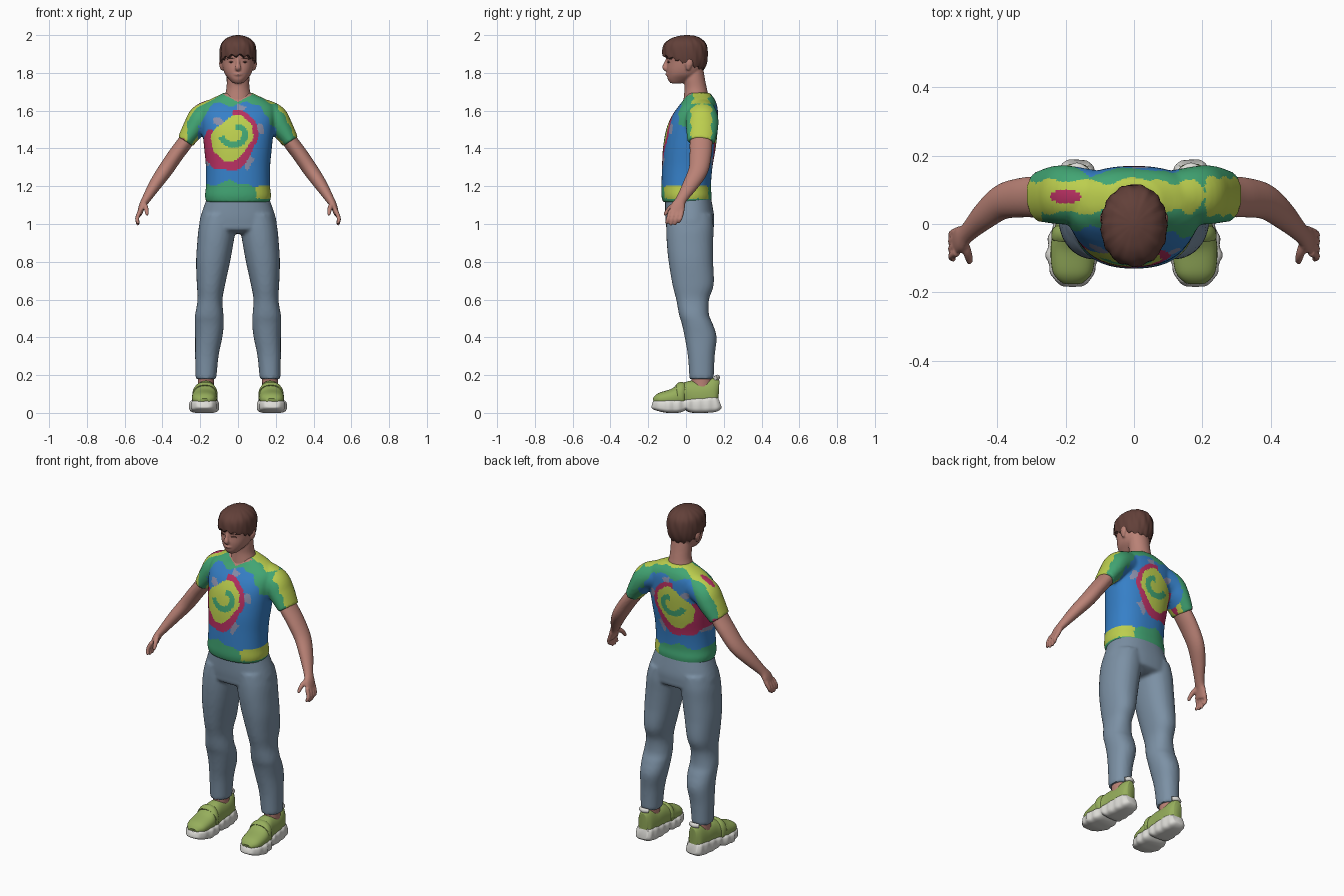
import bpy, bmesh, math
from mathutils import Vector

def material(name, *rgb):
    m = bpy.data.materials.new(name)
    m.diffuse_color = [(c / 255 / 12.92 if c < 11 else ((c / 255 + .055) / 1.055) ** 2.4) for c in rgb] + [1]
    return m

BLUE, GREEN = material("dye_blue", 54, 128, 200), material("dye_green", 66, 166, 116)
YELLOW, CRIMSON = material("dye_yellow", 188, 206, 78), material("dye_crimson", 184, 48, 98)
GREY, SKIN = material("dye_grey", 138, 142, 170), material("skin", 186, 130, 118)
HAIR, DENIM = material("hair_brown", 98, 64, 57), material("trouser_blue_grey", 124, 145, 165)
SHOE, SOLE = material("shoe_green", 150, 174, 92), material("sole_white", 222, 221, 216)

def spline(pts, sub):
    """Catmull-Rom samples through tuples of any length."""
    out, n = [], len(pts)
    for i in range(n - 1):
        a, b, c, d = pts[max(i - 1, 0)], pts[i], pts[i + 1], pts[min(i + 2, n - 1)]
        for k in range(sub):
            t = k / sub
            out.append([.5 * (2 * q + (r - p) * t + (2 * p - 5 * q + 4 * r - s) * t * t
                              + (3 * q - p - 3 * r + s) * t ** 3) for p, q, r, s in zip(a, b, c, d)])
    return out + [list(pts[-1])]

def tube(bm, pts, hint=(0, 1, 0), flat=False, seg=32, sub=6, power=2.0):
    """Closed loft through (x, y, z, radius_u, radius_v); flat keeps rings horizontal."""
    path, rows = spline(pts, sub), []
    for i, (x, y, z, ru, rv) in enumerate(path):
        if flat:
            u, v = Vector((1, 0, 0)), Vector((0, 1, 0))
        else:
            t = (Vector(path[min(i + 1, len(path) - 1)][:3]) - Vector(path[max(i - 1, 0)][:3])).normalized()
            v = Vector(hint)
            v = (v - t * v.dot(t)).normalized()
            u = v.cross(t)
        row = []
        for k in range(seg):
            a = 2 * math.pi * k / seg
            c, s = math.cos(a), math.sin(a)
            c, s = (math.copysign(abs(w) ** (2 / power), w) for w in (c, s))
            row.append(bm.verts.new(Vector((x, y, z)) + u * c * max(ru, .002) + v * s * max(rv, .002)))
        rows.append(row)
    faces = [bm.faces.new(rows[0]), bm.faces.new(rows[-1])]
    for a, b in zip(rows, rows[1:]):
        faces += [bm.faces.new((a[k], a[(k + 1) % seg], b[(k + 1) % seg], b[k])) for k in range(seg)]
    bmesh.ops.recalc_face_normals(bm, faces=faces)

def rings(table, s=1):
    """(z, centre x, radius x, front y, back y) to loft points."""
    return [(s * cx, (f + b) / 2, z, rx, (b - f) / 2) for z, cx, rx, f, b in table]

def finish(name, bm, mats, voxel=0, smooth=3):
    me = bpy.data.meshes.new(name)
    bm.to_mesh(me)
    bm.free()
    ob = bpy.data.objects.new(name, me)
    bpy.context.collection.objects.link(ob)
    if voxel:  # fuse overlapping lofts into one skin
        r = ob.modifiers.new("fuse", 'REMESH')
        r.mode, r.voxel_size = 'VOXEL', voxel
        sm = ob.modifiers.new("soften", 'SMOOTH')
        sm.factor, sm.iterations = .5, smooth
        dg = bpy.context.evaluated_depsgraph_get()
        me = bpy.data.meshes.new_from_object(ob.evaluated_get(dg))
        ob.modifiers.clear()
        ob.data = me
        me.name = name
    me.materials.clear()
    for m in mats:
        me.materials.append(m)
    me.shade_smooth()
    me.set_sharp_from_angle(angle=math.radians(50))
    return ob

# Shirt: torso and sleeves fused, then dyed by rule
bm = bmesh.new()
tube(bm, rings([(1.115, 0, .168, -.122, .132), (1.15, 0, .175, -.13, .136), (1.2, 0, .17, -.13, .132),
                (1.3, 0, .17, -.127, .14), (1.4, 0, .179, -.122, .157), (1.5, 0, .19, -.105, .168),
                (1.57, 0, .2, -.076, .17), (1.62, 0, .195, -.042, .166), (1.655, 0, .155, -.015, .155),
                (1.68, 0, .105, 0, .138), (1.695, 0, .075, .01, .125)]), flat=True, seg=48, power=2.3)
for s in (1, -1):
    tube(bm, [(s * .1, .085, 1.59, .08, .07), (s * .185, .085, 1.565, .074, .085),
              (s * .23, .085, 1.51, .062, .085), (s * .28, .08, 1.435, .045, .073)])
shirt = finish("shirt", bm, [BLUE, GREEN, YELLOW, CRIMSON, GREY, SKIN], .008)

def dye(x, y, z):
    wob = .008 * math.sin(37 * x + 23 * z) + .005 * math.sin(71 * z - 53 * x)
    if z > 1.645 + .55 * abs(x) and abs(x) < .08 and y < .03:
        return 5                                    # open neckline
    if z < 1.2 + wob + .02 * math.sin(9 * x + 2):   # hem
        return 2 if x > .1 + wob and z > 1.135 else 1
    if abs(x) > .205 + wob or z > 1.635 + wob:      # shoulders and sleeves
        if ((x + .2) / .045) ** 2 + ((y - .08) / .02) ** 2 < 1 or (x < -.285 and z < 1.455):
            return 3
        return 2 if abs(y - .08) < .048 + wob or (x < -.27 and y < .08) else 1
    dx, dz = x + .01, z - 1.485
    r, ang = math.hypot(dx, dz), math.atan2(dz, dx)
    q = r / (1 + .85 * max(0, math.cos(ang - math.radians(235))) ** 1.5) + wob * .5
    turn = math.degrees(math.pi / 2 - ang) % 360    # clockwise from the top
    if turn < 255 and abs(r - .025 - .06 * turn / 270) < .017:
        return 1
    if q < .088:
        return 2
    if q < .118 and not 275 < turn < 350:
        return 3
    if q < .15 and math.sin(5 * ang + 1) + 30 * wob > .75:
        return 4
    return 1 if r > .19 + wob and z > 1.52 else 0

for p in shirt.data.polygons:
    p.material_index = dye(*p.center)

# Trousers: pelvis and two legs fused
bm = bmesh.new()
tube(bm, rings([(.95, 0, .1, -.06, .1), (.97, 0, .195, -.1, .143), (1.0, 0, .205, -.106, .148),
                (1.05, 0, .195, -.11, .148), (1.15, 0, .16, -.11, .13)]), flat=True, seg=48, power=2.3)
leg = [(.18, .17, .055, .018, .147), (.3, .165, .062, .01, .152), (.4, .155, .072, -.007, .162),
       (.47, .152, .077, -.022, .142), (.52, .152, .075, -.037, .122), (.6, .148, .066, -.052, .122),
       (.68, .143, .075, -.072, .147), (.8, .132, .09, -.092, .144), (.9, .12, .096, -.102, .144),
       (.98, .11, .098, -.104, .146), (1.05, .1, .09, -.1, .14)]
for s in (1, -1):
    tube(bm, rings(leg, s), flat=True, power=2.2)
finish("trousers", bm, [DENIM], .01)

# Head with neck, nose, lips and ears
bm = bmesh.new()
tube(bm, rings([(1.745, 0, .026, -.082, -.02), (1.765, 0, .046, -.096, .03), (1.79, 0, .067, -.1, .07),
                (1.82, 0, .079, -.102, .09), (1.86, 0, .087, -.1, .1), (1.9, 0, .089, -.107, .103),
                (1.94, 0, .084, -.1, .098), (1.97, 0, .055, -.065, .07), (1.985, 0, .02, -.02, .03)]),
     flat=True, power=2.2)
tube(bm, rings([(1.6, 0, .08, -.02, .12), (1.67, 0, .072, -.012, .12), (1.72, 0, .061, -.008, .11),
                (1.77, 0, .06, -.01, .1), (1.83, 0, .06, 0, .09)]), flat=True)
tube(bm, [(0, -.095, 1.875, .008, .012), (0, -.105, 1.85, .01, .012),
          (0, -.112, 1.828, .016, .014), (0, -.1, 1.815, .012, .01)], sub=4, seg=16)
tube(bm, [(-.028, -.09, 1.793, .004, .004), (0, -.101, 1.793, .009, .008),
          (.028, -.09, 1.793, .004, .004)], hint=(0, 0, 1), sub=4, seg=12)
for s in (1, -1):
    tube(bm, [(s * .083, .01, 1.815, .008, .008), (s * .09, .015, 1.845, .01, .02),
              (s * .09, .02, 1.872, .007, .014)], sub=4, seg=16)
finish("head", bm, [SKIN], .0055, 2)

# Eyes and brows
for s, side in ((1, "left"), (-1, "right")):
    bm = bmesh.new()
    for z, r, y in ((1.874, .0035, -.1), (1.856, .0045, -.098)):
        w = 1 if z > 1.87 else .6
        tube(bm, [(s * (.037 - .022 * w), y, z, .002, .002), (s * .037, y + .006, z + .002, r, r),
                  (s * (.037 + .022 * w), y + .004 + .013 * w, z, .002, .002)],
             hint=(0, 0, 1), sub=3, seg=8)
    finish(side + "_eye_and_brow", bm, [HAIR])

# Hair: ridged cap with a slanted, ragged lower edge
bm = bmesh.new()
tube(bm, rings([(1.80, 0, .08, -.1, .085), (1.85, 0, .093, -.117, .108), (1.9, 0, .097, -.124, .115),
                (1.95, 0, .09, -.116, .108), (1.98, 0, .066, -.084, .082), (1.995, 0, .033, -.04, .05),
                (2.0, 0, .008, -.005, .015)]), flat=True, seg=72, sub=5, power=2.1)
for v in bm.verts:
    a = math.atan2(v.co.x, -v.co.y)
    k = 1 + .018 * math.sin(13 * a + 40 * v.co.z) + .01 * math.sin(23 * a - 25 * v.co.z)
    v.co.x, v.co.y = v.co.x * k, v.co.y * k
    v.co.z = min(2, max(v.co.z, 1.85 - .36 * v.co.y + .007 * math.sin(17 * a)))
finish("hair", bm, [HAIR])

for s, side in ((1, "left"), (-1, "right")):
    # Arm, palm, fingers and thumb fused
    bm = bmesh.new()
    tube(bm, [(s * x, y, z, u, v) for x, y, z, u, v in (
        (.22, .085, 1.53, .04, .055), (.275, .08, 1.44, .041, .06), (.33, .077, 1.365, .041, .058),
        (.385, .065, 1.285, .04, .052), (.437, .025, 1.21, .034, .042), (.487, -.025, 1.13, .023, .029),
        (.507, -.042, 1.095, .018, .038), (.522, -.052, 1.05, .013, .04))])
    for y, low in ((-.084, 1.0), (-.062, .992), (-.04, .994), (-.02, 1.005)):
        tube(bm, [(s * .518, y, 1.07, .012, .011), (s * .534, y - .01, 1.03, .011, .011),
                  (s * .53, y - .018, low + .008, .009, .009), (s * .528, y - .019, low, .005, .005)],
             sub=4, seg=12)
    tube(bm, [(s * .5, -.05, 1.11, .014, .014), (s * .487, -.085, 1.085, .013, .013),
              (s * .482, -.108, 1.055, .01, .01), (s * .482, -.112, 1.045, .006, .006)],
         hint=(1, 0, 0), sub=4, seg=12)
    finish(side + "_arm", bm, [SKIN], .0055, 2)

    # Ankle
    bm = bmesh.new()
    tube(bm, rings([(.09, .17, .045, .03, .13), (.15, .17, .042, .03, .135), (.25, .17, .045, .03, .135)], s),
         flat=True, seg=20, sub=3)
    finish(side + "_ankle", bm, [SKIN])

    # Chunky lobed sole, raised at the arch and toe
    bm = bmesh.new()
    tube(bm, [(s * x, y, z, w, h) for x, y, z, w, h in (
        (.18, -.18, .045, .025, .014), (.18, -.165, .042, .052, .026), (.18, -.1, .036, .076, .036),
        (.175, -.04, .037, .073, .036), (.172, -.005, .045, .066, .029), (.17, .03, .041, .064, .04),
        (.168, .1, .043, .06, .043), (.167, .155, .048, .052, .042), (.166, .178, .055, .034, .03))],
         hint=(0, 0, 1), power=3.6, seg=36)
    for v in bm.verts:
        v.co.x += (v.co.x - s * .172) * .045 * math.sin(v.co.y * 120)
        v.co.z = max(0, v.co.z)
    finish(side + "_sole", bm, [SOLE])

    # Shoe upper with strap and heel tab
    bm = bmesh.new()
    tube(bm, [(s * x, y, z, w, h) for x, y, z, w, h in (
        (.18, -.172, .062, .03, .015), (.18, -.14, .07, .058, .035), (.178, -.07, .08, .066, .048),
        (.173, -.02, .09, .06, .066), (.17, .02, .09, .055, .08), (.168, .09, .09, .052, .08),
        (.167, .15, .1, .043, .085), (.166, .172, .1, .024, .07))], hint=(0, 0, 1), power=2.3)
    tube(bm, [(s * .175, -.052, .09, .05, .045), (s * .175, -.045, .09, .066, .058),
              (s * .174, -.02, .095, .065, .07), (s * .173, -.01, .095, .05, .06)],
         hint=(0, 0, 1), sub=3, power=2.3)
    finish(side + "_shoe_upper", bm, [SHOE])
    bm = bmesh.new()
    tube(bm, [(s * .195, .155, .185, .01, .012), (s * .167, .168, .188, .012, .014),
              (s * .139, .155, .185, .01, .012)], hint=(0, 0, 1), sub=4, seg=12)
    finish(side + "_heel_tab", bm, [SOLE])
